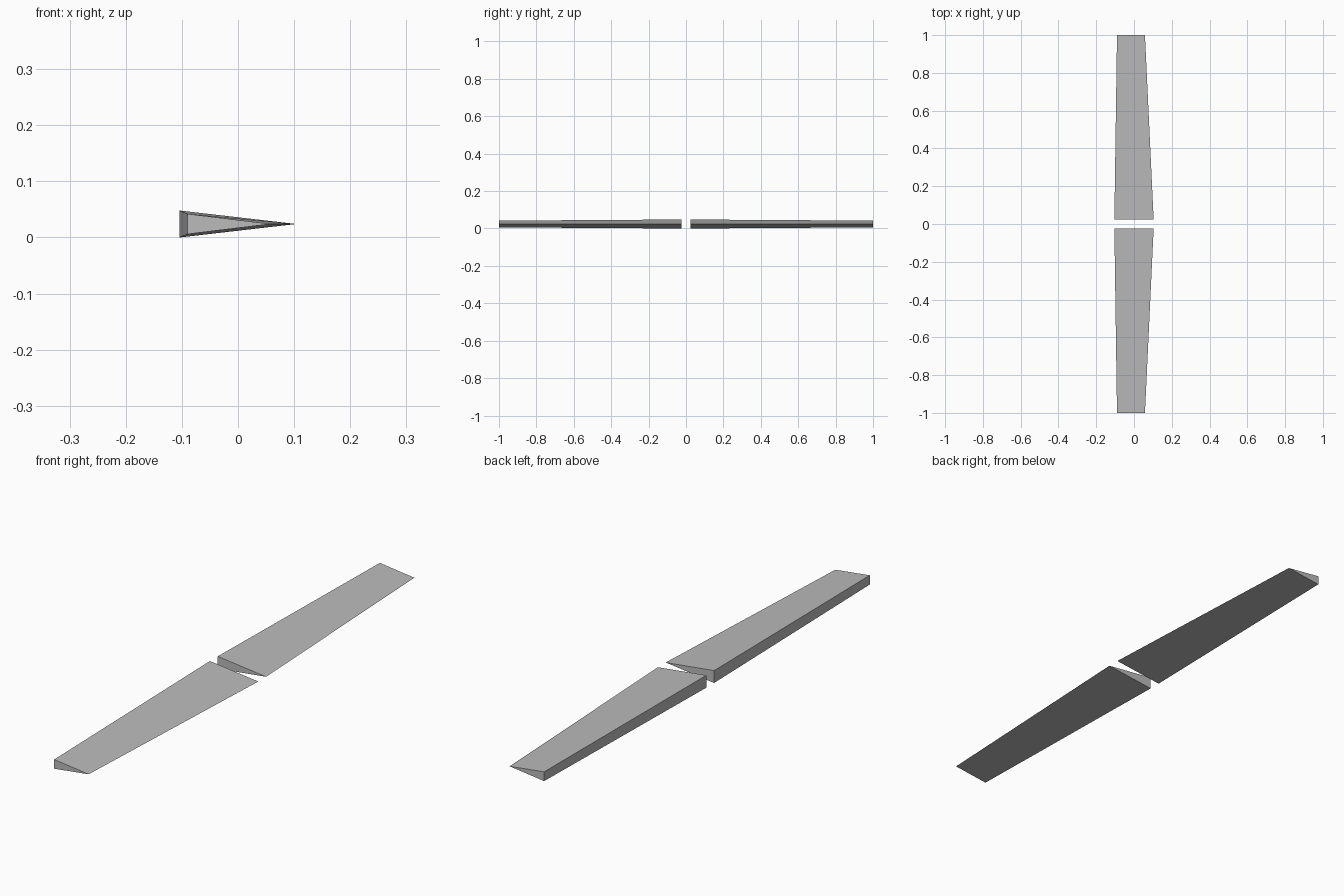
import bpy
import bmesh

cube = bpy.data.objects.get("Cube")
if cube:
    bpy.data.objects.remove(cube, do_unlink=True)

GREY = (0.5, 0.5, 0.5, 1.0)
grey = bpy.data.materials.new("plain grey")
grey.use_nodes = True
grey.diffuse_color = GREY
grey.node_tree.nodes["Principled BSDF"].inputs["Base Color"].default_value = GREY

MID_Z = 0.024  # height of the sharp trailing edge


def wedge_section(bm, y, x_thick, x_sharp, half_height):
    """Triangular blade section: blunt edge at x_thick, sharp edge at x_sharp."""
    points = [(x_thick, y, MID_Z - half_height),
              (x_sharp, y, MID_Z),
              (x_thick, y, MID_Z + half_height)]
    return [bm.verts.new(p) for p in points]


def blade(name, side):
    """Tapered wedge running from the hub gap out to the tip."""
    bm = bmesh.new()
    root = wedge_section(bm, side * 0.024, -0.104, 0.104, 0.024)
    tip = wedge_section(bm, side * 1.0, -0.09, 0.058, 0.018)
    bm.faces.new(root)
    bm.faces.new(tip)
    for i in range(3):
        j = (i + 1) % 3
        bm.faces.new((root[i], root[j], tip[j], tip[i]))
    bmesh.ops.recalc_face_normals(bm, faces=bm.faces)
    mesh = bpy.data.meshes.new(name)
    bm.to_mesh(mesh)
    bm.free()
    mesh.materials.append(grey)
    obj = bpy.data.objects.new(name, mesh)
    bpy.context.collection.objects.link(obj)
    return obj


# Two mirrored blades with a gap between their roots
blade("front_blade", -1)
blade("back_blade", 1)
